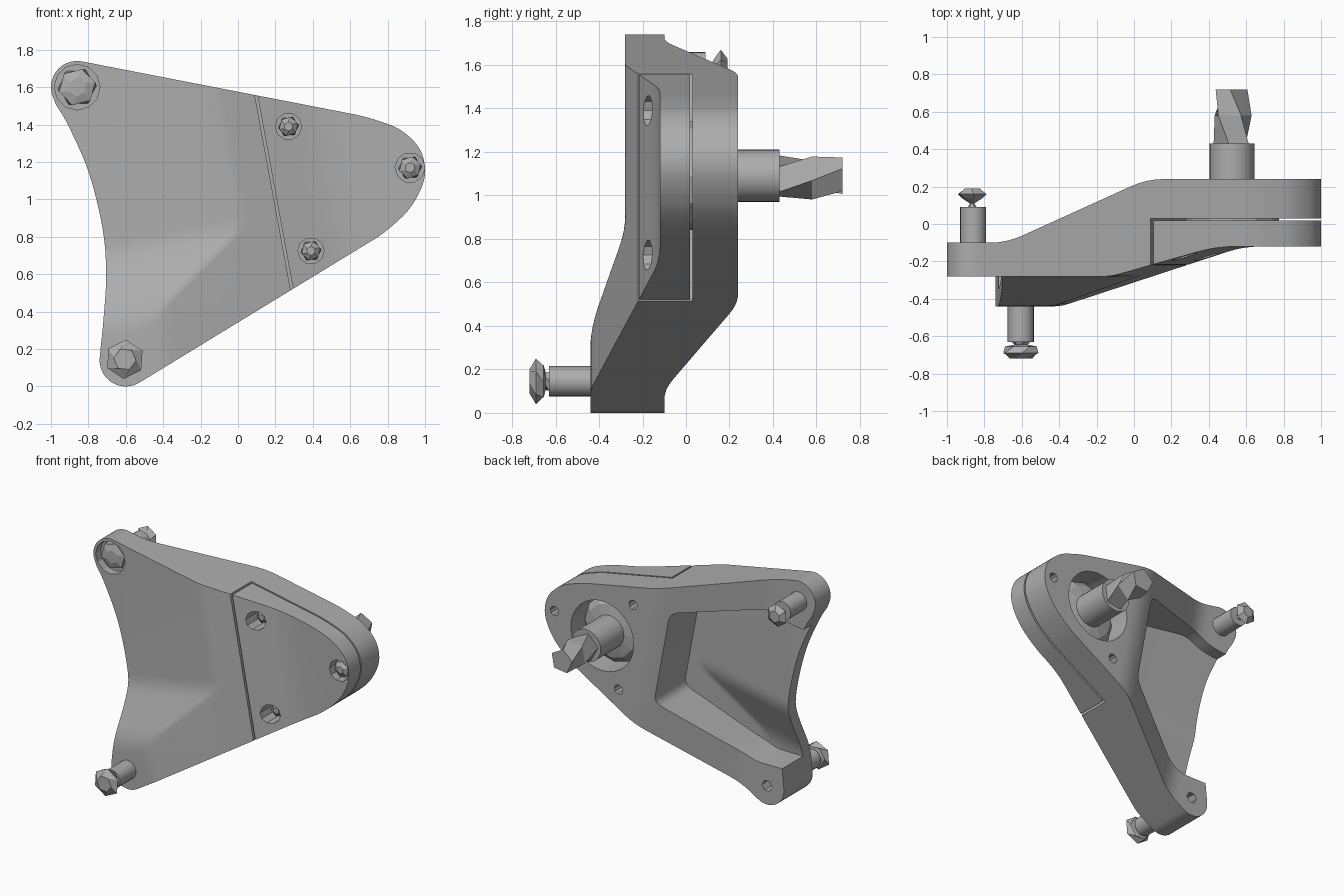
import bpy, bmesh, math
from mathutils import Vector

if "Cube" in bpy.data.objects:
    bpy.data.objects.remove(bpy.data.objects["Cube"])

grey = bpy.data.materials.new("cast_grey")
grey.use_nodes = True
tone = (0.42, 0.42, 0.42, 1)
grey.diffuse_color = tone
grey.node_tree.nodes["Principled BSDF"].inputs["Base Color"].default_value = tone

# Sloped directions in the XZ plane: S runs across the seam, T up the lower arm
S, T = Vector((0.983, 0.181)), Vector((-0.2, 1))
SEAM = 0.37


def smax(a, b, k):
    h = max(k - abs(a - b), 0) / k
    return max(a, b) + h * h * k / 4


def smin(a, b, k):
    return -smax(-a, -b, k)


def front_y(x, z):
    p = Vector((x, z))
    slope = smin(-0.22 + 0.3 * (S.dot(p) - SEAM), -0.12, 0.03)
    base = smin(smax(-0.44 + 0.444 * (T.dot(p) - 0.48), -0.44, 0.04), -0.28, 0.03)
    return smax(slope, base, 0.012)


def back_y(x, z):
    ramp = -0.1 + 0.479 * (S.dot(Vector((x, z))) + 0.36)
    return smin(smax(ramp, -0.1, 0.04), 0.24, 0.04)


def floor_y(x, z):
    return front_y(x, z) + 0.09


def level(y):
    return lambda x, z: y


# Crease lines as (direction, value): each is cut with a fillet either side
CREASES = [(S, -0.36, 0.08), (S, 0.35, 0.08), (S, 0.17, 0.04), (S, 0.7, 0.1),
           (T, 0.48, 0.09), (T, 0.84, 0.07),
           (0.3 * S - 0.444 * T, 0.3 * SEAM - 0.22 - 0.444 * 0.48, 0.012)]


def arc(cx, cz, r, a, b, n=16):
    return [(cx + r * math.cos(math.radians(a + (b - a) * i / n)),
             cz + r * math.sin(math.radians(a + (b - a) * i / n))) for i in range(n + 1)]


def spline(pts, n=6):
    # Catmull-Rom through the inner points
    out = []
    v = [Vector(p) for p in pts]
    for a, b, c, d in zip(v, v[1:], v[2:], v[3:]):
        for i in range(n):
            t = i / n
            out.append(tuple(b + (c - a) * t / 2 + (2 * a - 5 * b + 4 * c - d) * t * t / 2
                             + (3 * b - a - 3 * c + d) * t ** 3 / 2))
    return out


def rounded(pts, r, n=5):
    out = []
    for i, p in enumerate(pts):
        p, a, b = Vector(p), Vector(pts[i - 1]), Vector(pts[(i + 1) % len(pts)])
        a, b = p + (a - p).normalized() * r, p + (b - p).normalized() * r
        for j in range(n + 1):
            t = j / n
            out.append(tuple(a * (1 - t) ** 2 + p * 2 * t * (1 - t) + b * t * t))
    return out


def finish(bm, name):
    bmesh.ops.recalc_face_normals(bm, faces=bm.faces)
    me = bpy.data.meshes.new(name)
    bm.to_mesh(me)
    bm.free()
    me.materials.append(grey)
    ob = bpy.data.objects.new(name, me)
    bpy.context.collection.objects.link(ob)
    return ob


def slab(name, outline, front, back, clip=None):
    # Fill the outline, score it along the creases, then give it front and back heights
    bm = bmesh.new()
    bm.faces.new([bm.verts.new((x, 0, z)) for x, z in outline])

    def cut(d, value, clear=False):
        n = Vector((d.x, 0, d.y))
        bmesh.ops.bisect_plane(bm, geom=bm.verts[:] + bm.edges[:] + bm.faces[:], dist=1e-5,
                               plane_co=n * value / n.length_squared, plane_no=n,
                               clear_inner=clear)
    for d, value, fillet in CREASES:
        for k in (-1, -0.5, 0, 0.5, 1):
            cut(d, value + k * fillet)
    if clip is not None:
        cut(S, clip, True)
    low = bm.verts[:]
    ext = bmesh.ops.extrude_face_region(bm, geom=bm.faces[:], use_keep_orig=True)
    for v in ext["geom"]:
        if isinstance(v, bmesh.types.BMVert):
            v.co.y = back(v.co.x, v.co.z)
    for v in low:
        v.co.y = front(v.co.x, v.co.z)
    return finish(bm, name)


def lathe(name, x, z, rings, sides=24, twist=0.0, turn=0.0):
    # Rings of (y, radius) stacked along the depth axis
    bm = bmesh.new()
    loops = []
    for k, (y, r) in enumerate(rings):
        angles = [turn + k * twist + math.tau * i / sides for i in range(sides)]
        loops.append([bm.verts.new((x + r * math.cos(a), y, z + r * math.sin(a))) for a in angles])
    for lo, hi in zip(loops, loops[1:]):
        for i in range(sides):
            j = (i + 1) % sides
            bm.faces.new((lo[i], lo[j], hi[j], hi[i]))
    bm.faces.new(loops[0])
    bm.faces.new(loops[-1])
    return finish(bm, name)


def carve(ob, cutter):
    mod = ob.modifiers.new("cut", 'BOOLEAN')
    mod.operation, mod.solver, mod.object = 'DIFFERENCE', 'EXACT', cutter
    bpy.context.view_layer.objects.active = ob
    bpy.ops.object.modifier_apply(modifier=mod.name)
    bpy.data.objects.remove(cutter)


def smooth(ob, angle=28):
    bpy.ops.object.select_all(action='DESELECT')
    ob.select_set(True)
    bpy.context.view_layer.objects.active = ob
    bpy.ops.object.shade_smooth_by_angle(angle=math.radians(angle))


# Overall arm silhouette
tip = [(0.6, 0.71), (0.75, 0.8), (0.9, 0.93), (0.98, 1.06), (1.0, 1.17), (0.965, 1.28),
       (0.87, 1.37), (0.75, 1.42), (0.6, 1.46), (0.3, 1.518)]
waist = [(-0.99, 1.56), (-0.975, 1.51), (-0.91, 1.4), (-0.8, 1.15), (-0.725, 0.85),
         (-0.705, 0.6), (-0.72, 0.35), (-0.737, 0.18), (-0.74, 0.1)]
outline = (arc(-0.86, 1.6, 0.14, 79, 205) + spline(waist)
           + arc(-0.6, 0.14, 0.14, 178, 301) + spline(tip))

# Main arm with cover seat, back pocket and bores
TOP, LOW, PIVOT = (-0.86, 1.6), (-0.6, 0.14), (0.525, 1.09)
SCREWS = [(0.27, 1.39, 0.07), (0.39, 0.725, 0.07), (0.92, 1.17, 0.08)]
arm = slab("main_arm", outline, front_y, back_y)
seat = [(-2, -1), (3, -1), (3, 3), (-2, 3)]
carve(arm, slab("seat_cutter", seat, level(-1), level(0.03), SEAM))
pocket = rounded([(0.0, 1.38), (0.13, 0.68), (-0.36, 0.37), (-0.5, 0.3), (-1.2, 0.3),
                  (-1.2, 1.36), (-0.78, 1.4), (-0.62, 1.47)], 0.06)
carve(arm, slab("pocket_cutter", pocket, floor_y, level(0.6)))
carve(arm, lathe("pivot_cutter", *PIVOT, [(-0.01, 0.26), (0.5, 0.26)], 32))
carve(arm, lathe("top_recess_cutter", *TOP, [(-0.5, 0.122), (-0.22, 0.122)], 12))
carve(arm, lathe("low_bore_cutter", *LOW, [(-0.2, 0.042), (0.1, 0.042)], 6))
for x, z, r in SCREWS:
    carve(arm, lathe("hole_cutter", x, z, [(-0.01, 0.035), (0.5, 0.035)], 10))
smooth(arm)

# Front cover with screw recesses
cover = slab("front_cover", outline, front_y, level(0.018), SEAM + 0.014)
for x, z, r in SCREWS:
    carve(cover, lathe("recess_cutter", x, z, [(-0.5, r), (-0.05, r)], 10))
smooth(cover)
for i, (x, z, r) in enumerate(SCREWS):
    lathe(f"cover_screw_{i + 1}", x, z, [(-0.04, r * 0.8), (-0.09, r * 0.75), (-0.11, r * 0.35)], 6, 0.3)

# Pivot shaft, bearing collar and faceted end
smooth(lathe("pivot_shaft", *PIVOT, [(0.0, 0.12), (0.43, 0.12)], 32))
lathe("bearing_collar", *PIVOT, [(0.0, 0.25), (0.09, 0.25), (0.14, 0.2), (0.16, 0.1)], 12)
lathe("pivot_end", 0.525, 1.085, [(0.43, 0.1), (0.58, 0.105), (0.72, 0.09)], 5, 0.6, 0.5)

# Upper bolt: recessed head at the front, shaft and nut at the back
lathe("upper_bolt_head", *TOP, [(-0.21, 0.105), (-0.25, 0.1), (-0.265, 0.05)], 6, 0.25)
smooth(lathe("upper_bolt_shaft", -0.86, 1.59, [(-0.15, 0.07), (0.09, 0.07)], 20))
lathe("upper_bolt_nut", -0.865, 1.585,
      [(0.08, 0.03), (0.11, 0.012), (0.14, 0.06), (0.16, 0.085), (0.19, 0.045)], 6, 0.15)

# Lower bolt standing out of the front
smooth(lathe("lower_bolt_shaft", -0.605, 0.145, [(-0.3, 0.07), (-0.63, 0.07)], 20))
lathe("lower_bolt_head", -0.605, 0.145,
      [(-0.63, 0.05), (-0.645, 0.04), (-0.655, 0.085), (-0.69, 0.105), (-0.72, 0.06)], 6, 0.5)
